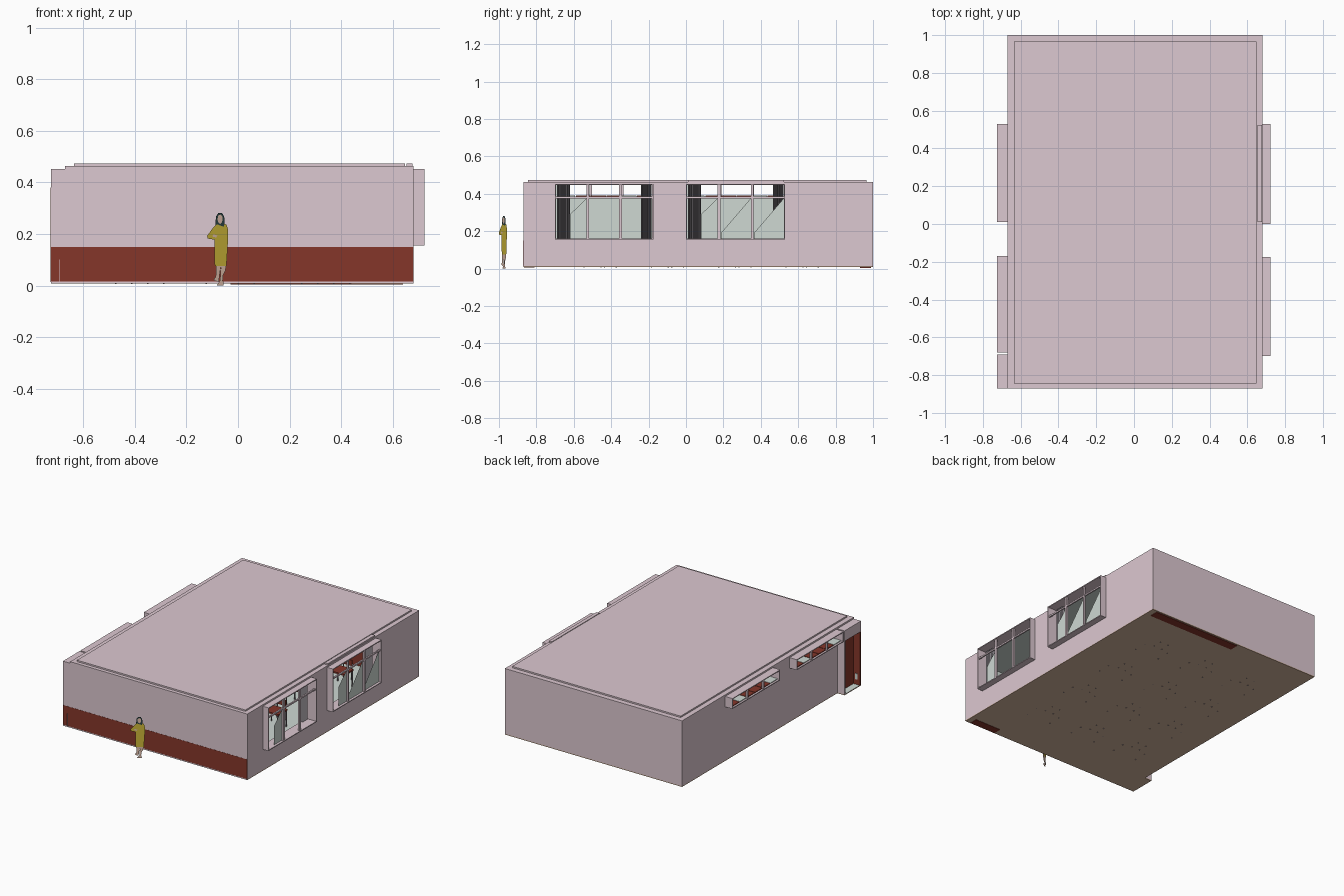
import bpy, bmesh, math
from mathutils import Vector

if "Cube" in bpy.data.objects:
    bpy.data.objects.remove(bpy.data.objects["Cube"])


def material(name, rgb):
    m = bpy.data.materials.new(name)
    m.diffuse_color = (*rgb, 1)
    m.use_nodes = True
    m.node_tree.nodes["Principled BSDF"].inputs["Base Color"].default_value = m.diffuse_color
    return m


PINK = material("pale pink plaster", (0.72, 0.58, 0.635))
BROWN = material("red brown wood", (0.235, 0.037, 0.023))
FLOOR = material("taupe floor", (0.66, 0.46, 0.34))
LIGHT = material("light grey interior", (0.62, 0.69, 0.65))
GREY = material("grey curtain", (0.24, 0.22, 0.24))
YELLOW = material("yellow cloth", (0.60, 0.46, 0.04))
SKIN = material("skin", (0.72, 0.50, 0.40))
HAIR = material("dark hair", (0.025, 0.055, 0.055))


def finish(name, bm, *mats):
    me = bpy.data.meshes.new(name)
    bm.to_mesh(me)
    bm.free()
    for m in mats:
        me.materials.append(m)
    ob = bpy.data.objects.new(name, me)
    bpy.context.collection.objects.link(ob)
    return ob


def boxes(name, items, mat, inner=None, inner_mat=LIGHT):
    """Boxes given as x0,x1,y0,y1,z0,z1; faces looking along inner get inner_mat."""
    bm = bmesh.new()
    for x0, x1, y0, y1, z0, z1 in items:
        vs = bmesh.ops.create_cube(bm, size=1)["verts"]
        for v in vs:
            v.co = Vector((x0 if v.co.x < 0 else x1, y0 if v.co.y < 0 else y1,
                           z0 if v.co.z < 0 else z1))
    bm.normal_update()
    if inner:
        for f in bm.faces:
            if f.normal.dot(Vector(inner)) > 0.9:
                f.material_index = 1
    return finish(name, bm, mat, inner_mat)


X0, X1, Y0, Y1 = -0.67, 0.68, -0.87, 1.0
Z0, ZT, ROOF, T = 0.010, 0.452, 0.463, 0.033


def side_wall(name, xa, xb, spans, z0, inner):
    """Wall along y with openings between z0 and ZT."""
    parts = [(xa, xb, Y0, Y1, Z0, z0)]
    y = Y0
    for a, b in spans:
        parts.append((xa, xb, y, a, z0, ZT))
        y = b
    parts.append((xa, xb, y, Y1, z0, ZT))
    boxes(name, parts, PINK, inner)


def window_frame(name, xa, xb, y0, y1, z0, mullions, transom):
    """Projecting box frame with mullions near its outer edge."""
    t = 0.006
    parts = [(xa, xb, y0, y1, ZT - t, ZT), (xa, xb, y0, y1, z0, z0 + t),
             (xa, xb, y0, y0 + t, z0 + t, ZT - t), (xa, xb, y1 - t, y1, z0 + t, ZT - t)]
    mid = xb - 0.010 if xb > 0 else xa + 0.010
    for i in range(1, mullions + 1):
        y = y0 + (y1 - y0) * i / (mullions + 1)
        parts.append((mid - .006, mid + .006, y - .007, y + .007, z0 + t, ZT - t))
    if transom:
        parts.append((mid - .005, mid + .005, y0 + t, y1 - t, transom - .005, transom + .005))
    boxes(name, parts, PINK)


def curtain(name, x, y0, y1):
    """Pleated sheet hanging beside a window."""
    bm = bmesh.new()
    n = 12
    cols = []
    for i in range(n + 1):
        y = y0 + (y1 - y0) * i / n
        xx = x + (0.008 if i % 2 else -0.008)
        cols.append([bm.verts.new((xx, y, z)) for z in (0.15, ZT)])
    for a, b in zip(cols, cols[1:]):
        bm.faces.new((a[0], b[0], b[1], a[1]))
    finish(name, bm, GREY)


# shell: floor, walls, roof
boxes("floor_slab", [(X0, X1, Y0, Y1, 0.008, Z0 + .004),
                     (-0.725, X0, Y0, -0.69, 0.008, Z0 + .004)], FLOOR, (0, 0, 1))
right_spans = [(-0.70, -0.175), (0.0, 0.53)]
left_spans = [(-0.68, -0.17), (0.01, 0.53)]
side_wall("right_wall", X1 - T, X1, right_spans, 0.155, (-1, 0, 0))
side_wall("left_wall", X0, X0 + T, left_spans, 0.38, (1, 0, 0))
boxes("front_wall", [(X0 + T, X1 - T, Y0, Y0 + T, Z0, ZT)], PINK, (0, 1, 0))
boxes("back_wall", [(X0 + T, X1 - T, Y1 - T, Y1, Z0, ZT)], PINK, (0, -1, 0))
boxes("roof_slab", [(X0, X1, Y0, Y1, ZT, ROOF)], PINK, (0, 0, -1))
boxes("roof_deck", [(-0.635, 0.648, -0.845, 0.965, ROOF, 0.473)], PINK)
boxes("roof_edge_strip", [(0.653, 0.677, 0.01, 0.525, ROOF, 0.473)], PINK)
boxes("front_lower_cladding", [(-0.725, X1, Y0 - .001, Y0, 0.016, 0.15)], BROWN)
boxes("front_base_trim", [(-0.725, X1, Y0 - .0015, Y0, 0.010, 0.016)], PINK)
boxes("front_slit", [(-0.694, -0.691, Y0 - .002, Y0, 0.016, 0.10)], PINK)

# windows with curtains
for i, (a, b) in enumerate(right_spans):
    window_frame(f"right_window_{i}", X1 - T, 0.723, a, b, 0.155, 2, 0.38)
    curtain(f"curtain_{i}_near", 0.655, a + .01, a + .08)
    curtain(f"curtain_{i}_far", 0.655, b - .065, b - .01)
    # slanted reflections on the glass
    bm = bmesh.new()
    w = (b - a) / 3
    for k in range(3 if i else 1):
        y0, y1 = a + k * w + (.08 if k == 0 else .01), a + (k + 1) * w - .007
        bm.faces.new([bm.verts.new((0.708, y, z)) for y, z in
                      ((y0, .162), (y1, .162), (y1, .376), (y0, .290 if k == 0 else .19))])
    finish(f"glass_reflection_{i}", bm, LIGHT)
for i, (a, b) in enumerate(left_spans):
    window_frame(f"left_window_{i}", -0.725, X0 + T, a, b, 0.38, 2, None)
    # sill with wooden and pale boards
    w = (b - a - .02) / 6
    cells = [(-0.712, X0 + T, a + .01 + k * w, a + .006 + (k + 1) * w, 0.386, 0.391) for k in range(6)]
    boxes(f"sill_wood_{i}", cells[1::2] + cells[2:3], BROWN)
    boxes(f"sill_pale_{i}", cells[0::4], LIGHT)

# entrance porch at the front left corner
boxes("porch_surround", [(-0.725, X0, Y0, -0.69, 0.38, ZT),
                         (-0.725, X0, Y0, Y0 + .012, 0.014, 0.38),
                         (-0.725, X0, -0.70, -0.69, 0.014, 0.38)], PINK)
boxes("porch_door", [(X0 - .008, X0, Y0 + .012, -0.70, 0.014, 0.38)], BROWN)
boxes("porch_inner_cladding", [(-0.726, X0 - .008, Y0 + .002, Y0 + .016, 0.014, 0.38)], BROWN)
boxes("door_kick_plate", [(-0.71, -0.69, Y0 + .016, Y0 + .019, 0.05, 0.09)], LIGHT)

# brown plinths under the floor and cabinets standing on them
boxes("back_plinth", [(-0.03, 0.64, 0.93, 0.99, 0.004, 0.009)], BROWN)
boxes("front_plinth", [(0.44, 0.64, -0.865, -0.81, 0.006, 0.009)], BROWN)
boxes("back_cabinet", [(-0.03, 0.64, 0.90, 0.965, 0.014, 0.17)], BROWN)
boxes("front_cabinet", [(0.44, 0.64, -0.835, -0.78, 0.014, 0.17)], BROWN)

# desks and chairs, legs reaching the underside of the floor
tops, legs, seats = [], [], []
for cx in (-0.38, -0.03, 0.34):
    for cy in (-0.50, -0.14, 0.22, 0.58):
        tops.append((cx - .10, cx + .10, cy - .05, cy + .05, 0.125, 0.135))
        seats.append((cx - .035, cx + .035, cy + .06, cy + .13, 0.075, 0.082))
        seats.append((cx - .035, cx + .035, cy + .124, cy + .13, 0.11, 0.15))
        for sx in (-1, 1):
            for dy in (-.045, .045):
                x, y = cx + sx * .093, cy + dy
                legs.append((x - .003, x + .003, y - .003, y + .003, 0.006, 0.125))
            for dy, top in ((.064, .075), (.127, .11)):
                x, y = cx + sx * .031, cy + dy
                legs.append((x - .003, x + .003, y - .003, y + .003, 0.006, top))
boxes("desk_tops", tops, BROWN)
boxes("chair_seats", seats, BROWN)
boxes("furniture_legs", legs, GREY)

# flat cut-out figure, turned towards the front right
ANG = math.atan2(0.045, 0.085)


def cutout(name, outline, mat, layer=0):
    """Outline in front-view x,z laid on the turned plane."""
    bm = bmesh.new()
    n = Vector((math.sin(ANG), -math.cos(ANG), 0))
    pts = [Vector((x, -0.977 + (x + .075) * math.tan(ANG), z)) for x, z in outline]
    for side in {layer, -layer}:  # details show on both faces
        f = bm.faces.new([bm.verts.new(p + n * 0.0006 * side) for p in pts])
    bmesh.ops.triangulate(bm, faces=bm.faces[:])
    finish(name, bm, mat)


cutout("figure_dress", [(-.090, .075), (-.045, .075), (-.040, .150), (-.044, .185), (-.038, .215),
                        (-.045, .236), (-.063, .243), (-.082, .240), (-.096, .225), (-.120, .192),
                        (-.117, .182), (-.092, .178), (-.090, .150)], YELLOW)
cutout("figure_hair", [(-.088, .232), (-.080, .238), (-.076, .235), (-.062, .235), (-.055, .228),
                       (-.052, .245), (-.054, .268), (-.062, .281), (-.076, .281), (-.085, .268)],
       HAIR, 1)
cutout("figure_face", [(-.076, .243), (-.070, .239), (-.064, .243), (-.060, .255), (-.062, .270),
                       (-.070, .275), (-.078, .270), (-.080, .255)], SKIN, 2)
cutout("figure_hand", [(-.100, .190), (-.085, .186), (-.080, .194), (-.096, .199)], SKIN, 1)
cutout("figure_back_leg", [(-.086, .075), (-.066, .075), (-.070, .050), (-.076, .030), (-.074, .018),
                           (-.092, .018), (-.086, .040)], SKIN)
cutout("figure_front_leg", [(-.066, .075), (-.046, .075), (-.050, .055), (-.058, .040),
                            (-.060, .012), (-.070, .012), (-.068, .040)], SKIN, 1)
cutout("figure_back_shoe", [(-.093, .030), (-.074, .022), (-.076, .014), (-.092, .020)], SKIN, 1)
cutout("figure_front_shoe", [(-.070, .018), (-.058, .018), (-.056, .000), (-.082, .000)], SKIN, 2)
